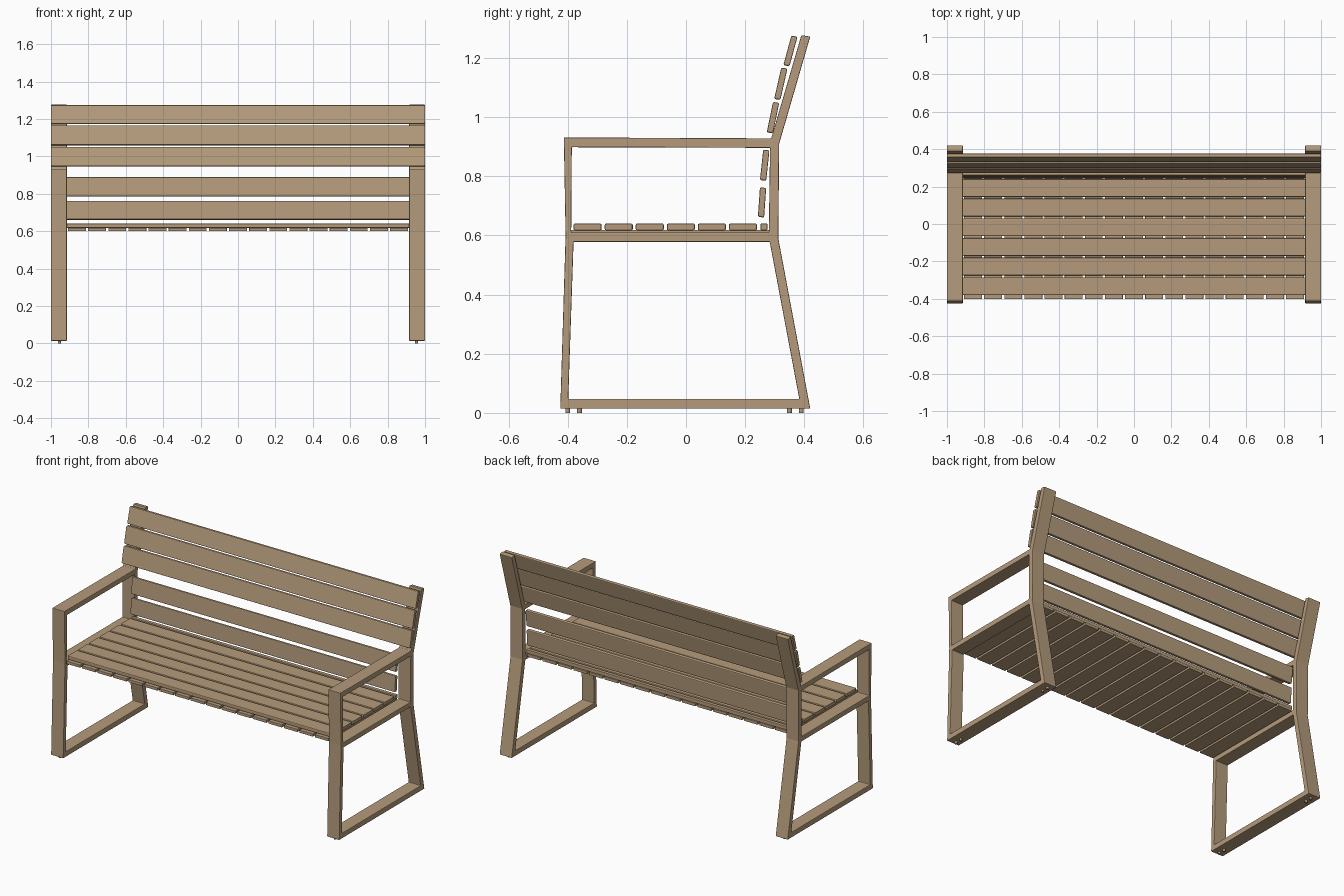
import bpy, bmesh, math
from mathutils import Vector

if "Cube" in bpy.data.objects:
    bpy.data.objects.remove(bpy.data.objects["Cube"])

wood = bpy.data.materials.new("wood")
wood.diffuse_color = (0.46, 0.33, 0.20, 1)
wood.use_nodes = True
wood.node_tree.nodes["Principled BSDF"].inputs["Base Color"].default_value = wood.diffuse_color


def finish(name, bm, bevel=0.003):
    bmesh.ops.recalc_face_normals(bm, faces=bm.faces)
    me = bpy.data.meshes.new(name)
    bm.to_mesh(me)
    bm.free()
    me.materials.append(wood)
    ob = bpy.data.objects.new(name, me)
    bpy.context.collection.objects.link(ob)
    if bevel:
        m = ob.modifiers.new("bevel", 'BEVEL')
        m.width, m.segments = bevel, 2
        m.limit_method, m.angle_limit = 'ANGLE', math.radians(40)
    return ob


def extrude_profile(name, loops, x0, x1, bevel=0.003):
    """Fill (y, z) loops, inner loops being holes, and extrude along x."""
    bm = bmesh.new()
    edges = []
    for loop in loops:
        vs = [bm.verts.new((x0, y, z)) for y, z in loop]
        edges += [bm.edges.new((vs[i], vs[(i + 1) % len(vs)])) for i in range(len(vs))]
    bmesh.ops.triangle_fill(bm, edges=edges, use_beauty=True, use_dissolve=False,
                            normal=Vector((1, 0, 0)))
    ext = bmesh.ops.extrude_face_region(bm, geom=bm.faces[:], use_keep_orig=True)
    moved = [g for g in ext["geom"] if isinstance(g, bmesh.types.BMVert)]
    bmesh.ops.translate(bm, verts=moved, vec=(x1 - x0, 0, 0))
    return finish(name, bm, bevel)


def box_loop(y0, y1, z0, z1):
    return [(y0, z0), (y1, z0), (y1, z1), (y0, z1)]


# Side frames: legs, arm, seat rail and backrest upright in one profile
outer = [(-0.425, 0.014), (0.42, 0.014), (0.312, 0.59), (0.315, 0.91),
         (0.42, 1.272), (0.39, 1.277), (0.288, 0.928), (-0.413, 0.931), (-0.407, 0.60)]
leg_hole = [(-0.398, 0.047), (0.383, 0.047), (0.283, 0.578), (-0.380, 0.578)]
arm_hole = [(-0.388, 0.610), (0.280, 0.610), (0.284, 0.896), (-0.386, 0.898)]
for side, s in (("left", -1), ("right", 1)):
    extrude_profile(side + "_frame", [outer, leg_hole, arm_hole], s * 0.915, s * 1.0)
    # Small glides under the frame
    for i, y in enumerate((-0.40, -0.36, 0.35, 0.39)):
        bm = bmesh.new()
        bmesh.ops.create_cone(bm, cap_ends=True, segments=12, radius1=0.008,
                              radius2=0.008, depth=0.018)
        bmesh.ops.translate(bm, verts=bm.verts, vec=(s * 0.955, y, 0.009))
        finish(f"{side}_glide_{i + 1}", bm, 0)

# Seat slats running lengthwise
for i in range(6):
    y = -0.38 + i * 0.105
    extrude_profile(f"seat_slat_{i + 1}", [box_loop(y, y + 0.095, 0.617, 0.640)],
                    -0.917, 0.917, 0.005)
extrude_profile("seat_slat_rear", [box_loop(0.252, 0.275, 0.617, 0.640)], -0.917, 0.917)

# Cross strips beneath the seat
n, pitch = 17, 1.83 / 17
for i in range(n):
    x = -0.915 + i * pitch
    extrude_profile(f"under_strip_{i + 1}", [box_loop(-0.402, 0.281, 0.600, 0.618)],
                    x + 0.006, x + pitch - 0.006, 0.002)

# Backrest slats: (front y at bottom, z bottom, front y at top, z top, half length)
back = [(0.243, 0.663, 0.250, 0.763, 0.917), (0.250, 0.787, 0.261, 0.890, 0.917),
        (0.273, 0.948, 0.294, 1.051, 1.0), (0.298, 1.061, 0.322, 1.167, 1.0),
        (0.329, 1.175, 0.356, 1.275, 1.0)]
for i, (y0, z0, y1, z1, h) in enumerate(back):
    t = 0.021
    loop = [(y0, z0), (y0 + t, z0 - 0.003), (y1 + t, z1 - 0.003), (y1, z1)]
    extrude_profile(f"back_slat_{i + 1}", [loop], -h, h, 0.005)
